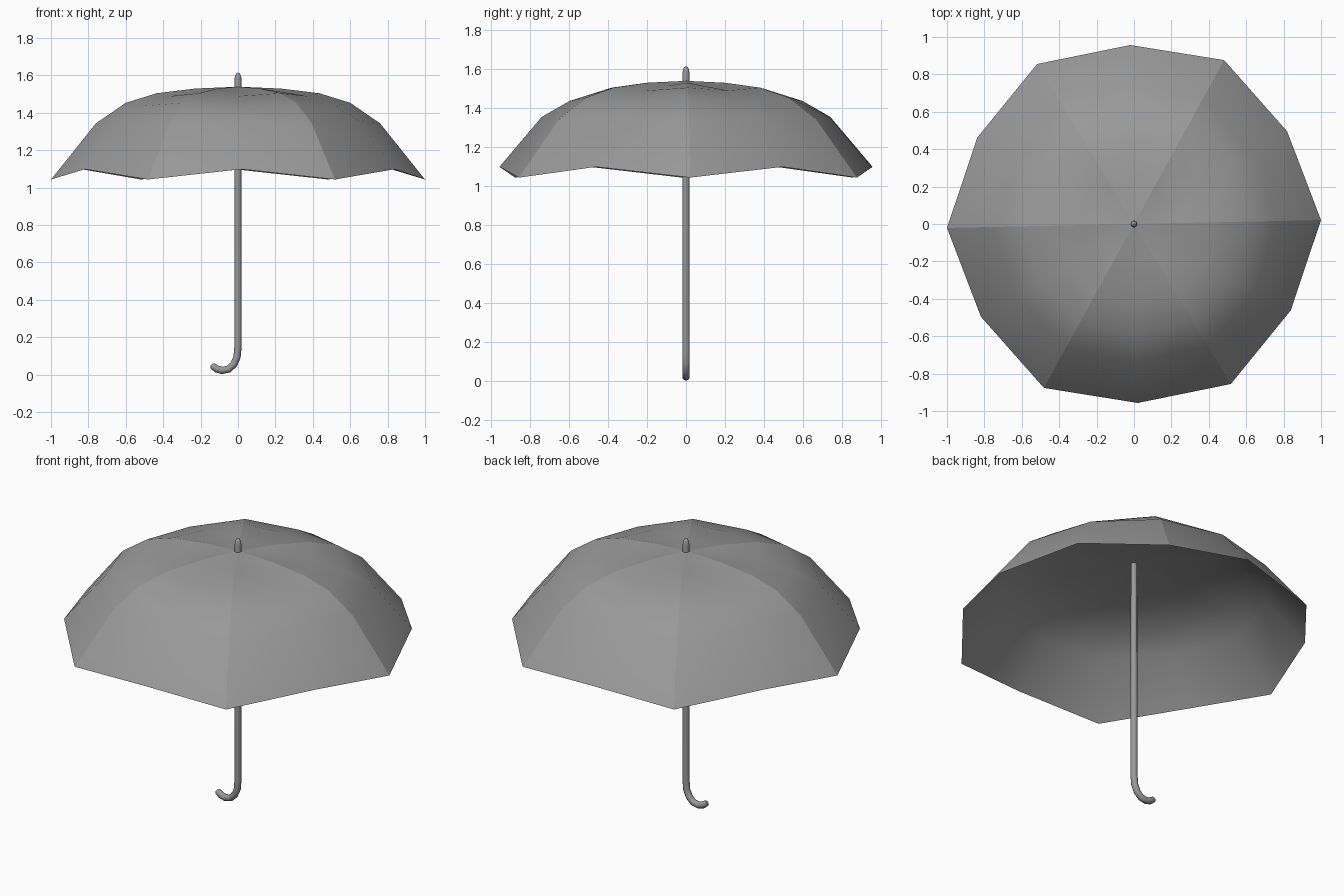
import bpy
import bmesh
from math import cos, sin, radians

cube = bpy.data.objects.get("Cube")
if cube:
    bpy.data.objects.remove(cube, do_unlink=True)

# One grey for cloth and metal
grey = bpy.data.materials.new("umbrella_grey")
grey.use_nodes = True
colour = (0.32, 0.32, 0.32, 1)
grey.diffuse_color = colour
grey.node_tree.nodes["Principled BSDF"].inputs["Base Color"].default_value = colour


def tube(name, path, radius):
    """Round tube along (x, z, thickness) points in the y = 0 plane."""
    curve = bpy.data.curves.new(name, "CURVE")
    curve.dimensions = "3D"
    curve.bevel_depth = radius
    curve.bevel_resolution = 3
    curve.use_fill_caps = True
    spline = curve.splines.new("POLY")
    spline.points.add(len(path) - 1)
    for point, (x, z, thickness) in zip(spline.points, path):
        point.co = (x, 0, z, 1)
        point.radius = thickness
    curve.materials.append(grey)
    obj = bpy.data.objects.new(name, curve)
    bpy.context.collection.objects.link(obj)


def dome(name, height, crisp_ribs, inside):
    """Dome of alternating rib and mid-panel profiles; height scales it above the rim."""
    ribs, turn, peak = 6, 1.2, 1.539
    rib = [(0.23, 1.529), (0.435, 1.504), (0.6, 1.453), (0.76, 1.343), (1.0, 1.043)]
    mid = [(0.2, 1.512), (0.42, 1.489), (0.597, 1.436), (0.74, 1.354), (0.957, 1.098)]
    base = rib[-1][1]
    bm = bmesh.new()
    top = bm.verts.new((0, 0, base + (peak - base) * height))
    columns = []
    for i in range(ribs * 2):
        a = radians(turn + i * 180 / ribs)
        profile = mid if i % 2 else rib
        rim = profile[-1][1]
        columns.append([top] + [
            bm.verts.new((r * cos(a), r * sin(a), rim + (z - rim) * height))
            for r, z in profile])
    for i, left in enumerate(columns):
        right = columns[(i + 1) % len(columns)]
        bm.faces.new((top, left[1], right[1]))
        for j in range(1, len(rib)):
            bm.faces.new((left[j], left[j + 1], right[j + 1], right[j]))
    for face in bm.faces:
        face.smooth = True
    # Crisp seam along each rib, soft cloth between
    if crisp_ribs:
        for column in columns[::2]:
            for a, b in zip(column, column[1:]):
                bm.edges.get((a, b)).smooth = False
    if inside:
        bmesh.ops.reverse_faces(bm, faces=bm.faces[:])
    bm.normal_update()
    mesh = bpy.data.meshes.new(name)
    bm.to_mesh(mesh)
    bm.free()
    mesh.materials.append(grey)
    obj = bpy.data.objects.new(name, mesh)
    bpy.context.collection.objects.link(obj)


# Outer cloth and shallower lining that meet at the rim
dome("canopy", height=1, crisp_ribs=True, inside=False)
dome("canopy_lining", height=0.9, crisp_ribs=False, inside=True)

# Pole with hooked handle
tube("pole_and_handle", [
    (0, 1.53, 0.9), (0, 0.15, 1), (-0.005, 0.095, 1), (-0.022, 0.055, 1),
    (-0.05, 0.029, 1), (-0.085, 0.022, 1), (-0.114, 0.03, 1),
    (-0.135, 0.046, 0.9), (-0.141, 0.052, 0.5)], 0.0195)

# Rounded tip above the canopy
tube("top_tip", [(0, 1.5, 1), (0, 1.58, 1), (0, 1.598, 0.85),
                 (0, 1.609, 0.55), (0, 1.614, 0.1)], 0.0185)
